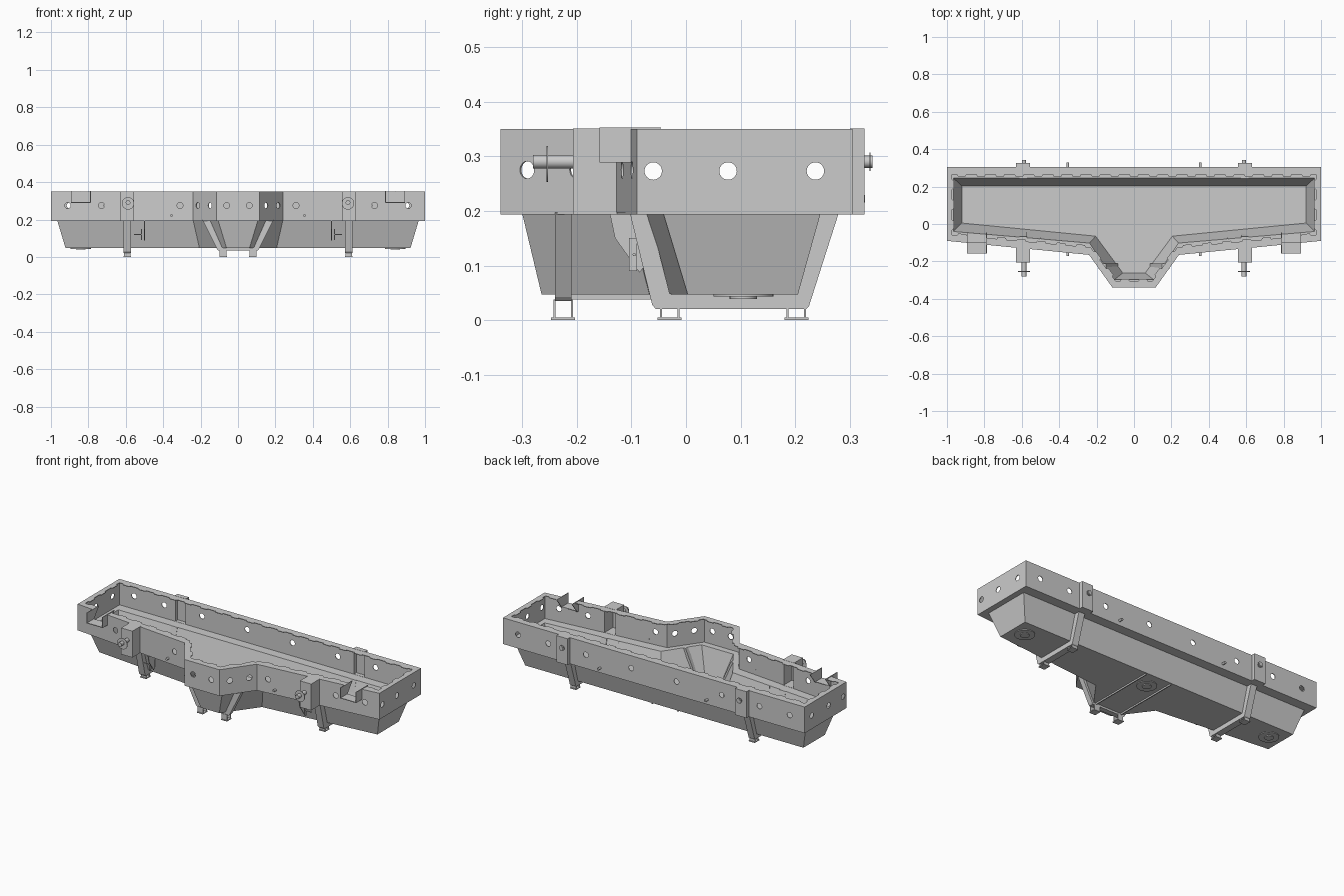
import bpy, bmesh, math
from mathutils import Vector, Matrix

if "Cube" in bpy.data.objects:
    bpy.data.objects.remove(bpy.data.objects["Cube"])

Z0, Z1 = 0.197, 0.35


def mesh_obj(name, verts, faces, thick=0, offset=-1):
    bm = bmesh.new()
    vs = [bm.verts.new(v) for v in verts]
    for f in faces:
        bm.faces.new([vs[i] for i in f])
    bmesh.ops.remove_doubles(bm, verts=bm.verts, dist=1e-5)
    bmesh.ops.recalc_face_normals(bm, faces=bm.faces)
    me = bpy.data.meshes.new(name)
    bm.to_mesh(me)
    bm.free()
    ob = bpy.data.objects.new(name, me)
    bpy.context.collection.objects.link(ob)
    if thick:
        m = ob.modifiers.new("thickness", 'SOLIDIFY')
        m.thickness, m.offset = thick, offset
    return ob


def box(name, x0, x1, y0, y1, z0, z1):
    v = [(x, y, z) for x in (x0, x1) for y in (y0, y1) for z in (z0, z1)]
    return mesh_obj(name, v, [(0, 1, 3, 2), (4, 6, 7, 5), (0, 4, 5, 1),
                              (2, 3, 7, 6), (0, 2, 6, 4), (1, 5, 7, 3)])


def prism(name, pts, axis, a, b):
    """Extrude a 2D profile along x (profile yz) or y (profile xz)."""
    put = (lambda p, t: (t, p[0], p[1])) if axis == 'x' else (lambda p, t: (p[0], t, p[1]))
    n = len(pts)
    v = [put(p, a) for p in pts] + [put(p, b) for p in pts]
    f = [tuple(range(n)), tuple(range(2 * n - 1, n - 1, -1))]
    f += [(i, (i + 1) % n, (i + 1) % n + n, i + n) for i in range(n)]
    return mesh_obj(name, v, f)


def add_cyl(bm, center, direction, r, length, seg=24):
    q = Vector(direction).to_track_quat('Z', 'Y').to_matrix().to_4x4()
    bmesh.ops.create_cone(bm, cap_ends=True, segments=seg, radius1=r, radius2=r,
                          depth=length, matrix=Matrix.Translation(center) @ q)


def finish(name, bm):
    me = bpy.data.meshes.new(name)
    bm.to_mesh(me)
    bm.free()
    ob = bpy.data.objects.new(name, me)
    bpy.context.collection.objects.link(ob)
    for p in me.polygons:
        p.use_smooth = len(p.vertices) == 4
    me.set_sharp_from_angle(angle=math.radians(35))
    return ob


def cyl(name, center, direction, r, length, seg=24):
    bm = bmesh.new()
    add_cyl(bm, center, direction, r, length, seg)
    return finish(name, bm)


def mirror_loop(right):
    """Right half (back to front) -> full closed loop."""
    return right + [(-x, y) for x, y in reversed(right)]


def strip(n, base_a, base_b):
    return [(base_a + i, base_a + (i + 1) % n, base_b + (i + 1) % n, base_b + i) for i in range(n)]


# Plan outlines
outer = mirror_loop([(1, .305), (1, -.09), (.24, -.165), (.115, -.34)])
hull_top = mirror_loop([(.965, .245), (.965, -.04), (.238, -.102), (.105, -.298)])
hull_bot = mirror_loop([(.92, .203), (.92, .005), (.205, -.065), (.06, -.262)])
lip_in = mirror_loop([(.972, .265), (.972, -.058), (.232, -.125), (.098, -.305)])
# Upper wall outline steps outward at the four posts
wall = mirror_loop([(.555, .305), (.555, .327), (.63, .327), (.63, .305), (1, .305), (1, -.09),
                    (.63, -.127), (.63, -.207), (.555, -.207), (.555, -.134),
                    (.24, -.165), (.115, -.34)])

# Lower basin with ledge
n = 8
v = [(x, y, .05) for x, y in hull_bot] + [(x, y, Z0) for x, y in hull_top] + [(x, y, Z0) for x, y in outer]
mesh_obj("basin", v, [tuple(range(n))] + strip(n, 0, n) + strip(n, n, 2 * n), .004)

# Upper wall band
n = len(wall)
band = mesh_obj("upper_wall", [(x, y, Z0) for x, y in wall] + [(x, y, Z1) for x, y in wall],
                strip(n, 0, n), .005)

# Top lip with toothed inner edge
verts, faces = [], []
for i in range(8):
    j = (i + 1) % 8
    a, b = Vector(lip_in[i]), Vector(lip_in[j])
    d = b - a
    k = max(1, round(d.length / .1))
    inward = Vector((d.y, -d.x)).normalized()
    inner = [a]
    for t in range(k):
        for s, o in ((.25, 0), (.3, 1), (.7, 1), (.75, 0)):
            inner.append(a + d * (t + s) / k + inward * (.01 * o))
    inner.append(b)
    ring = [Vector(outer[j]), Vector(outer[i])] + inner
    faces.append(tuple(range(len(verts), len(verts) + len(ring))))
    verts += [(p.x, p.y, Z1 - .002) for p in ring]
lip = mesh_obj("top_lip", verts, faces, .004, 0)

# Cutters: wall holes and spout notches
bm = bmesh.new()
slant = Vector((.098, -1, 0))
for s in (-1, 1):
    for x in (.91, .73, .31):
        add_cyl(bm, (s * x, -.09 - (1 - x) * .0987, .275), (s * .098, -1, 0), .016, .06)
    for x in (.215, .15):
        add_cyl(bm, (s * x, -.34 + (x - .115) * 1.4, .275), (s * .814, -.58, 0), .016, .04)
    add_cyl(bm, (s * .06, -.34, .275), (0, 1, 0), .016, .06)
    for y in (-.06, .077, .237):
        add_cyl(bm, (s, y, .273), (1, 0, 0), .016, .04)
    for x in (.9, .7, .45, .15):
        add_cyl(bm, (s * x, .305, .275), (0, 1, 0), .016, .04)
    bmesh.ops.create_cube(bm, size=1, matrix=Matrix.Translation((s * .84, -.1, .34)) @ Matrix.Diagonal((.1, .12, .1, 1)))
cutter = finish("wall_cutter", bm)
cutter.hide_render = True
for ob in (band, lip):
    m = ob.modifiers.new("cut", 'BOOLEAN')
    m.object, m.operation, m.solver = cutter, 'DIFFERENCE', 'EXACT'
bpy.context.view_layer.update()
dg = bpy.context.evaluated_depsgraph_get()
baked = [(ob, bpy.data.meshes.new_from_object(ob.evaluated_get(dg))) for ob in (band, lip)]
for ob, me in baked:
    ob.modifiers.clear()
    ob.data = me
bpy.data.objects.remove(cutter)


def foot(name, cx, cy, top):
    """Small pad with a base plate and two webs."""
    box(name + "_plate", cx - .02, cx + .02, cy - .022, cy + .022, 0, .005)
    for s in (-1, 1):
        box(name + "_web", cx - .018, cx + .018, cy + s * .016 - .002, cy + s * .016 + .002, .004, top)


for s, side in ((-1, "left"), (1, "right")):
    X = s * .5925
    # Post caps, top and bottom
    for z in (Z0 - .004, Z1 - .004):
        box(side + "_post_front_cap", X - .0375, X + .0375, -.207, -.125, z, z + .005)
        box(side + "_post_back_cap", X - .0375, X + .0375, .30, .327, z, z + .005)
    # Locking pins with discs
    px = s * .588
    cyl(side + "_front_pin", (px, -.243, .29), (0, 1, 0), .0125, .075)
    cyl(side + "_front_pin_disc", (px, -.254, .286), (0, 1, 0), .033, .003)
    cyl(side + "_back_pin", (px, .333, .29), (0, 1, 0), .011, .017)
    cyl(side + "_back_pin_disc", (px, .337, .29), (0, 1, 0), .017, .002)
    cyl(side + "_front_stud", (s * .355, -.16, .222), (0, 1, 0), .007, .022, 12)
    cyl(side + "_back_stud", (s * .355, .315, .222), (0, 1, 0), .007, .025, 12)

    # Cradle rib under the basin, with feet
    prism(side + "_rib", [(.28, Z0), (.225, .025), (.22, .02), (-.055, .02), (-.062, .028), (-.103, Z0),
                          (-.068, Z0), (-.03, .049), (.205, .049), (.243, Z0)],
          'x', X - .02, X + .02)
    for y in (-.03, .202):
        foot(side + "_foot", X, y, .022)

    # Overflow spout: floor and two side cheeks
    cx = s * .84
    box(side + "_spout_floor", cx - .053, cx + .053, -.158, -.095, .289, .293)
    for e in (-1, 1):
        xe = cx + e * .051
        prism(side + "_spout_cheek", [(-.158, .289), (-.158, .353), (-.045, .353), (-.095, .289)],
              'x', xe - .002, xe + .002)

    # T handle at the front of the hull
    cyl(side + "_handle_stem", (s * .535, -.095, .12), (1, 0, 0), .003, .04, 8)
    box(side + "_handle_bar", s * .515 - .003, s * .515 + .003, -.104, -.09, .09, .15)
    # Hanging gusset beside the nose
    prism(side + "_gusset", [(-.14, Z0), (-.13, .15), (-.085, .087), (-.075, .1), (-.075, Z0)],
          'x', s * .5 - .002, s * .5 + .002)

    # Nose feet and underside stiffeners
    foot(side + "_nose_foot", s * .08, -.225, .038)
    box(side + "_bottom_stiffener", s * .085 - .003, s * .085 + .003, -.21, .2, .038, .05)

# Nose rib
prism("nose_rib", [(.19, Z0), (.112, .042), (.105, .035), (-.105, .035), (-.112, .042), (-.19, Z0),
                   (-.15, Z0), (-.085, .05), (.085, .05), (.15, Z0)], 'y', -.24, -.21)

# Drains under the floor
for x in (-.84, 0, .84):
    cyl("drain_flange", (x, .105, .047), (0, 0, 1), .055, .008, 32)
    cyl("drain_plug", (x, .105, .042), (0, 0, 1), .025, .006, 24)
